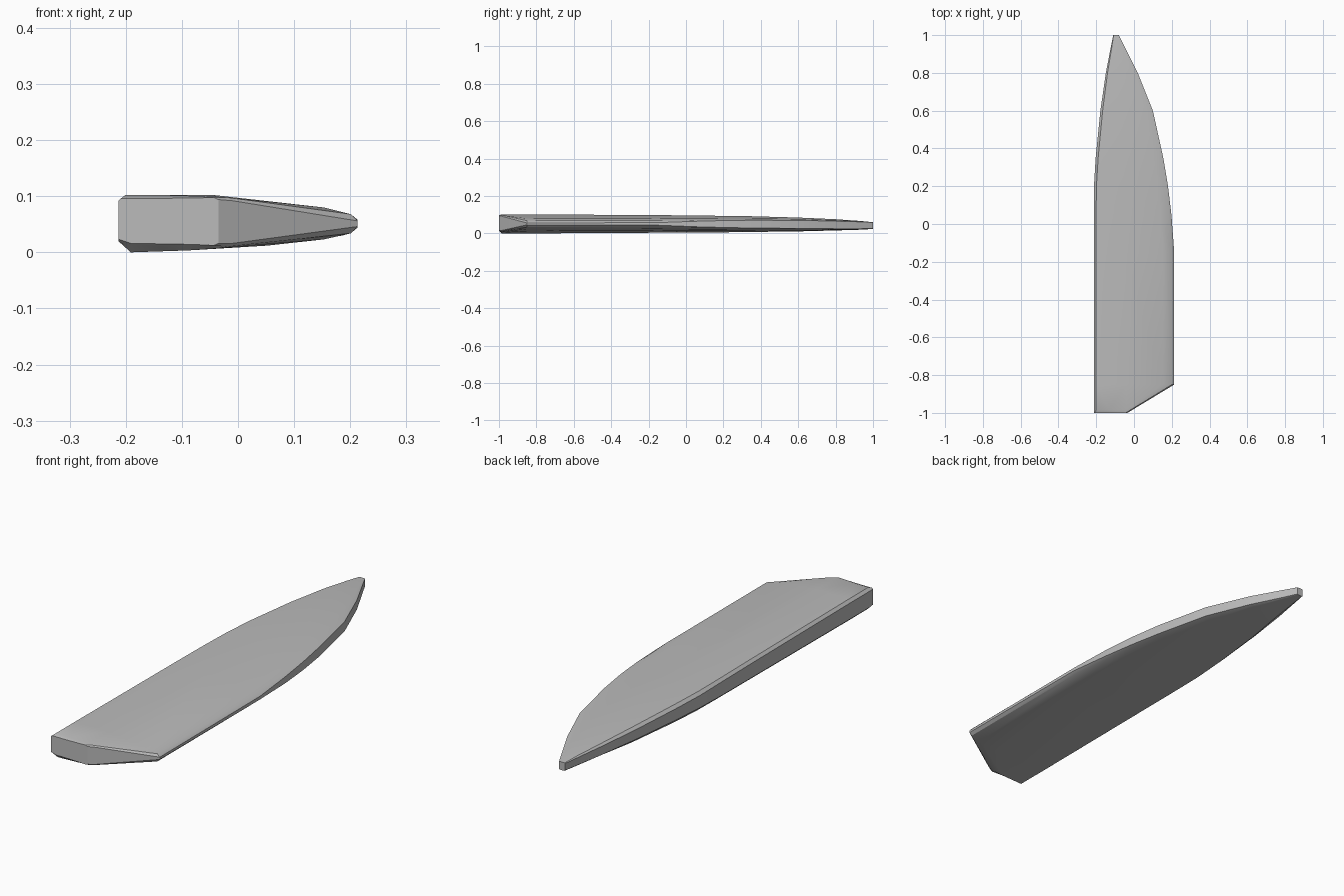
import bpy
import bmesh
import math

cube = bpy.data.objects.get("Cube")
if cube:
    bpy.data.objects.remove(cube, do_unlink=True)

grey = bpy.data.materials.new("plain_grey")
grey.use_nodes = True
colour = (0.5, 0.5, 0.5, 1.0)
grey.diffuse_color = colour
grey.node_tree.nodes["Principled BSDF"].inputs["Base Color"].default_value = colour


def section(y, left, right, top, low, edge_top, edge_low, chamfer, bevel):
    """Closed cross-section: thick on the left, tapering to a thin right edge."""
    w = right - left
    drop, rise = top - edge_top, edge_low - low
    lip = min(0.012, 0.05 * w)
    profile = [
        (left, low + 1.8 * bevel),
        (left + min(0.022, 0.15 * w), low),
        (left + 0.62 * w, low + 0.35 * rise),
        (left + 0.86 * w, low + 0.68 * rise),
        (right - lip, edge_low),
        (right, edge_low + chamfer),
        (right, edge_top - chamfer),
        (right - lip, edge_top),
        (left + 0.86 * w, top - 0.65 * drop),
        (left + 0.4 * w, top),
        (left + min(1.1 * bevel, 0.15 * w), top),
        (left, top - bevel),
    ]
    return [(x, y, z) for x, z in profile]


# Stations from the blunt front to the narrow tip:
# y, left, right, top, low, edge top, edge low, chamfer, bevel
stations = [
    (-1.0, -0.213, -0.035, 0.096, 0.016, 0.098, 0.012, 0.004, 0.004),
    (-0.985, -0.213, -0.01, 0.102, 0.0, 0.098, 0.01, 0.006, 0.011),
    (-0.85, -0.213, 0.213, 0.102, 0.0, 0.068, 0.034, 0.012, 0.011),
    (-0.15, -0.213, 0.213, 0.098, 0.004, 0.068, 0.034, 0.01, 0.011),
    (0.05, -0.213, 0.198, 0.096, 0.005, 0.071, 0.03, 0.006, 0.011),
    (0.2, -0.212, 0.18, 0.094, 0.006, 0.073, 0.028, 0.004, 0.012),
    (0.35, -0.203, 0.155, 0.092, 0.008, 0.074, 0.026, 0.003, 0.012),
    (0.6, -0.178, 0.1, 0.085, 0.011, 0.073, 0.024, 0.003, 0.011),
    (0.8, -0.149, 0.02, 0.076, 0.016, 0.068, 0.023, 0.002, 0.008),
    (0.93, -0.124, -0.045, 0.067, 0.02, 0.064, 0.023, 0.002, 0.005),
    (1.0, -0.11, -0.08, 0.06, 0.024, 0.06, 0.025, 0.001, 0.002),
]

# Blade panel: loft the sections and cap both ends
bm = bmesh.new()
rings = [[bm.verts.new(p) for p in section(*s)] for s in stations]
for a, b in zip(rings, rings[1:]):
    for i in range(len(a)):
        j = (i + 1) % len(a)
        bm.faces.new((a[i], a[j], b[j], b[i]))
bm.faces.new(rings[0])
bm.faces.new(rings[-1])
bmesh.ops.recalc_face_normals(bm, faces=bm.faces)

mesh = bpy.data.meshes.new("blade_panel")
bm.to_mesh(mesh)
bm.free()
mesh.materials.append(grey)
panel = bpy.data.objects.new("blade_panel", mesh)
bpy.context.collection.objects.link(panel)

bpy.ops.object.select_all(action="DESELECT")
panel.select_set(True)
bpy.context.view_layer.objects.active = panel
bpy.ops.object.shade_smooth_by_angle(angle=math.radians(30))
